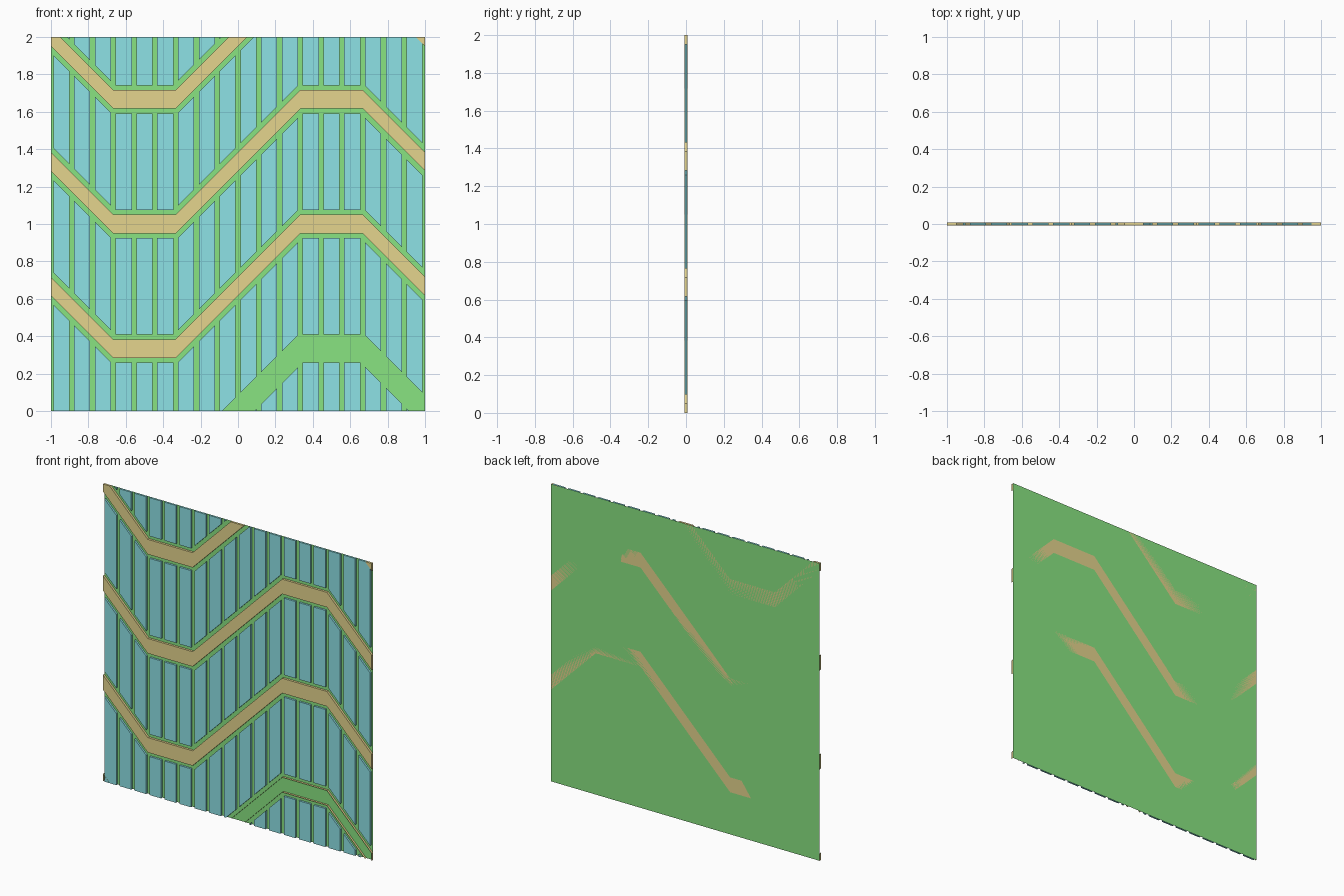
import bpy, bmesh, math

if "Cube" in bpy.data.objects:
    bpy.data.objects.remove(bpy.data.objects["Cube"])

FRONT, BACK = -0.0075, 0.0075
STEP = 2 / 3                 # vertical repeat of the pattern
HALF = 0.05                  # half height of a band
GAP = 0.025                  # groove width
COLS = 18
T = 1 / 3
PATH = [(-1, 4*T), (-2*T, 1), (-T, 1), (T, 5*T), (2*T, 5*T), (1, 4*T)]


def material(name, rgb):
    m = bpy.data.materials.new(name)
    m.diffuse_color = (*rgb, 1)
    m.use_nodes = True
    m.node_tree.nodes["Principled BSDF"].inputs["Base Color"].default_value = m.diffuse_color
    return m


def segment(x):
    for (x0, z0), (x1, z1) in zip(PATH, PATH[1:]):
        if x0 <= x <= x1:
            return x0, z0, (z1 - z0) / (x1 - x0)


def prism(bm, outline, y0, y1):
    front = [bm.verts.new((x, y0, z)) for x, z in outline]
    back = [bm.verts.new((x, y1, z)) for x, z in outline]
    bm.faces.new(front)
    bm.faces.new(back[::-1])
    n = len(outline)
    for i in range(n):
        j = (i + 1) % n
        bm.faces.new((front[j], front[i], back[i], back[j]))


def clip(bm):
    # trim to the square panel and cap the cuts
    for z, up in ((0, -1), (2, 1)):
        bmesh.ops.bisect_plane(bm, geom=bm.verts[:] + bm.edges[:] + bm.faces[:], dist=1e-6,
                               plane_co=(0, 0, z), plane_no=(0, 0, up), clear_outer=True)
        open_edges = [e for e in bm.edges if e.is_boundary]
        if open_edges:
            bmesh.ops.holes_fill(bm, edges=open_edges, sides=0)


def finish(bm, name, mat):
    bmesh.ops.recalc_face_normals(bm, faces=bm.faces[:])
    me = bpy.data.meshes.new(name)
    bm.to_mesh(me)
    bm.free()
    me.materials.append(mat)
    bpy.context.collection.objects.link(bpy.data.objects.new(name, me))


tan = material("tan", (0.78, 0.66, 0.27))
teal = material("teal", (0.27, 0.76, 0.79))
green = material("green", (0.25, 0.77, 0.22))

# Backing sheet seen through the grooves
bm = bmesh.new()
bm.faces.new([bm.verts.new((x, BACK, z)) for x, z in ((-1, 0), (1, 0), (1, 2), (-1, 2))])
finish(bm, "backing_sheet", green)

# Zigzag bands
bm = bmesh.new()
for k in range(-2, 2):
    lower = [(x, z + k * STEP - HALF) for x, z in PATH]
    upper = [(x, z + k * STEP + HALF) for x, z in PATH]
    prism(bm, lower + upper[::-1], FRONT, BACK)
clip(bm)
finish(bm, "zigzag_bands", tan)

# Vertical planks between the bands
bm = bmesh.new()
w = 2 / COLS
for c in range(COLS):
    xa, xb = -1 + c * w + GAP / 2, -1 + (c + 1) * w - GAP / 2
    x0, z0, slope = segment((xa + xb) / 2)
    off = HALF + GAP * math.hypot(1, slope)
    za, zb = z0 + slope * (xa - x0), z0 + slope * (xb - x0)
    for k in range(-3, 2):
        lo = [za + k * STEP + off, zb + k * STEP + off]
        hi = [za + (k + 1) * STEP - off, zb + (k + 1) * STEP - off]
        if c == 0 and k == -2:
            lo = [0, 0]          # corner plank runs to the bottom edge
        if c == COLS - 1 and k == 0:
            hi = [2, 2]          # corner plank runs to the top edge
        if max(hi) <= 0 or min(lo) >= 2:
            continue
        prism(bm, [(xa, lo[0]), (xb, lo[1]), (xb, hi[1]), (xa, hi[0])], FRONT + 0.001, BACK - 0.001)
clip(bm)
finish(bm, "planks", teal)
